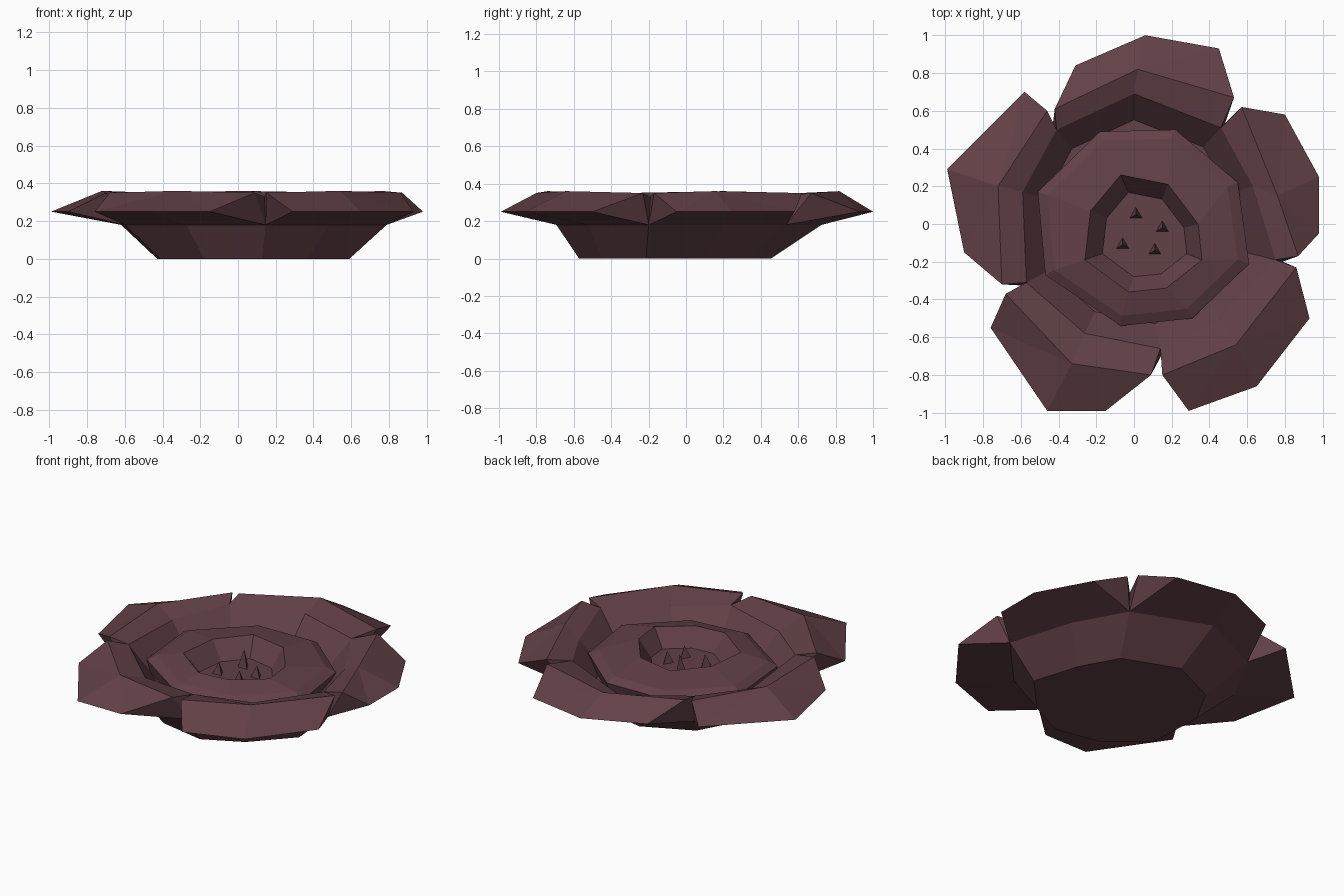
import bpy
import bmesh
from mathutils import Vector

default_cube = bpy.data.objects.get("Cube")
if default_cube:
    bpy.data.objects.remove(default_cube, do_unlink=True)

# Single dusky colour for the whole flower
material = bpy.data.materials.new("dusky maroon")
material.use_nodes = True
colour = (0.122, 0.052, 0.062, 1)
material.diffuse_color = colour
shader = material.node_tree.nodes["Principled BSDF"]
shader.inputs["Base Color"].default_value = colour
shader.inputs["Roughness"].default_value = 0.9


def finish(name, mesh):
    """Turn a bmesh into a flat shaded object."""
    bmesh.ops.recalc_face_normals(mesh, faces=mesh.faces[:])
    data = bpy.data.meshes.new(name)
    mesh.to_mesh(data)
    mesh.free()
    data.materials.append(material)
    flower_part = bpy.data.objects.new(name, data)
    bpy.context.collection.objects.link(flower_part)
    return flower_part


def add_ring(mesh, outline, height, scale=1.0, shift=(0, 0)):
    """Add a loop of points, scaled and moved from an outline."""
    return [mesh.verts.new((x * scale + shift[0], y * scale + shift[1], height))
            for x, y in outline]


def bridge(mesh, lower, upper):
    """Join two loops of equal length with quads."""
    count = len(lower)
    for i in range(count):
        j = (i + 1) % count
        mesh.faces.new((lower[i], lower[j], upper[j], upper[i]))


# Outer petals, anticlockwise: shared notch, first edge point, three rim tips,
# last edge point, crest centre, throat centre
petals = [
    dict(notch=(0.46, 0.51), start=(0.53, 0.67), end=(-0.42, 0.61),
         tips=[(0.45, 0.93), (0.06, 1.0), (-0.31, 0.84)],
         crest=(0.02, 0.82), throat=(0, 0.69)),
    dict(notch=(-0.41, 0.5), start=(-0.46, 0.6), end=(-0.7, -0.32),
         tips=[(-0.58, 0.7), (-0.99, 0.29), (-0.9, -0.15)],
         crest=(-0.72, 0.2), throat=(-0.59, 0.17)),
    dict(notch=(-0.57, -0.31), start=(-0.68, -0.37), end=(0.09, -0.8),
         tips=[(-0.76, -0.55), (-0.46, -0.99), (-0.15, -0.99)],
         crest=(-0.33, -0.74), throat=(-0.26, -0.58)),
    dict(notch=(0.14, -0.66), start=(0.15, -0.8), end=(0.86, -0.23),
         tips=[(0.29, -0.99), (0.65, -0.86), (0.93, -0.5)],
         crest=(0.54, -0.64), throat=(0.46, -0.5)),
    dict(notch=(0.75, -0.19), start=(0.87, -0.17), end=(0.57, 0.62),
         tips=[(0.98, -0.05), (0.98, 0.25), (0.8, 0.58)],
         crest=(0.76, 0.15), throat=(0.63, 0.2)),
]

corolla = bmesh.new()
throat_outline = [point for petal in petals
                  for point in (petal["notch"], petal["throat"])]

# Cup underneath: flat base flaring out to the skirt
skirt = add_ring(corolla, throat_outline, 0.18, 1.05)
base = add_ring(corolla, throat_outline, 0, 0.76, (0.02, -0.07))
corolla.faces.new(base)
bridge(corolla, base, skirt)

# Throat sloping down into the gully around the inner disc
throat = add_ring(corolla, throat_outline, 0.3)
for notch_vertex in throat[::2]:
    notch_vertex.co.z = 0.33
gully = add_ring(corolla, throat_outline, 0.16, 0.8)
bridge(corolla, gully, throat)
corolla.faces.new(gully)

# Petals folded over the skirt
for i, petal in enumerate(petals):
    a, m, b = (2 * i + k for k in range(3))
    b %= len(throat)
    crest = corolla.verts.new((*petal["crest"], 0.36))
    rim = [corolla.verts.new((*petal["start"], 0.35))]
    rim += add_ring(corolla, petal["tips"], 0.25)
    rim.append(corolla.verts.new((*petal["end"], 0.35)))
    first, last = rim[0], rim[-1]
    # sloping top and inward faces
    for p, q in zip(rim, rim[1:]):
        corolla.faces.new((crest, p, q))
    corolla.faces.new((throat[a], first, crest, throat[m]))
    corolla.faces.new((throat[m], crest, last, throat[b]))
    # underside and the two petal sides
    corolla.faces.new((skirt[a], first, rim[1]))
    corolla.faces.new((skirt[a], rim[1], rim[2], skirt[m]))
    corolla.faces.new((skirt[m], rim[2], rim[3], skirt[b]))
    corolla.faces.new((skirt[b], rim[3], last))
    corolla.faces.new((skirt[a], throat[a], first))
    corolla.faces.new((skirt[b], last, throat[b]))
finish("outer_petals", corolla)

# Inner disc: rising cone with a sunken centre
disc_outline = [(-0.18, 0.49), (0.22, 0.5), (0.55, 0.22), (0.61, -0.21),
                (0.31, -0.5), (-0.07, -0.54), (-0.47, -0.27), (-0.51, 0.17)]
bowl_outline = [(-0.07, 0.26), (0.18, 0.21), (0.34, 0), (0.36, -0.19),
                (0.17, -0.34), (-0.03, -0.36), (-0.26, -0.19), (-0.23, 0.07)]
disc = bmesh.new()
rings = [
    add_ring(disc, disc_outline, 0.15, 0.95),
    add_ring(disc, disc_outline, 0.245),
    add_ring(disc, disc_outline, 0.275, 0.9),
    add_ring(disc, bowl_outline, 0.31),
    add_ring(disc, bowl_outline, 0.2, 0.72, (0.02, -0.02)),
]
for lower, upper in zip(rings, rings[1:]):
    bridge(disc, lower, upper)
disc.faces.new(rings[0])
disc.faces.new(rings[-1])
finish("inner_disc", disc)

# Stamens: small three sided spikes
stamens = [(0.01, 0.05, 0.12), (0.15, -0.02, 0.08),
           (-0.06, -0.11, 0.08), (0.11, -0.14, 0.08)]
for number, (x, y, height) in enumerate(stamens, start=1):
    spike = bmesh.new()
    bmesh.ops.create_cone(spike, cap_ends=True, segments=3, radius1=0.04,
                          radius2=0, depth=height)
    bmesh.ops.translate(spike, verts=spike.verts[:],
                        vec=Vector((x, y, 0.195 + height / 2)))
    finish(f"stamen_{number}", spike)
